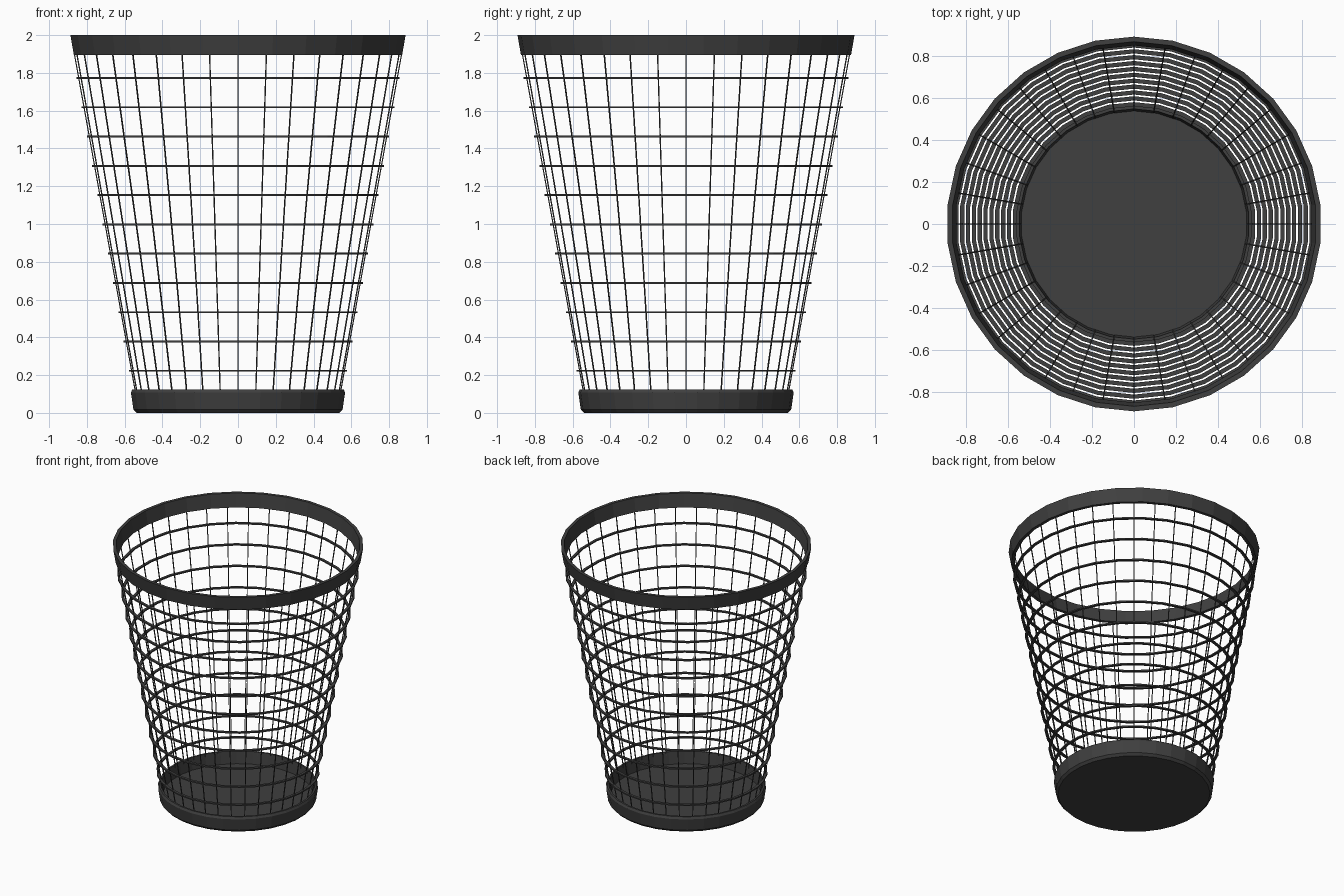
import bpy
from math import sin, cos, pi
from mathutils import Vector

if "Cube" in bpy.data.objects:
    bpy.data.objects.remove(bpy.data.objects["Cube"])

WIRES = 36      # upright wires

dark = bpy.data.materials.new("dark_metal")
dark.diffuse_color = (0.05, 0.05, 0.05, 1)
dark.use_nodes = True
dark.node_tree.nodes["Principled BSDF"].inputs["Base Color"].default_value = dark.diffuse_color


def make(name, verts, faces):
    me = bpy.data.meshes.new(name)
    me.from_pydata(verts, [], faces)
    me.materials.append(dark)
    ob = bpy.data.objects.new(name, me)
    bpy.context.collection.objects.link(ob)
    return ob


def lathe(name, profile, sides, closed=True):
    """Spin a (radius, z) profile; open profiles are capped at both ends."""
    n = len(profile)
    verts, faces = [], []
    for i in range(sides):
        a = pi / 2 + 2 * pi * i / sides
        verts += [(r * cos(a), r * sin(a), z) for r, z in profile]
    for i in range(sides):
        j = (i + 1) % sides
        for k in range(n if closed else n - 1):
            m = (k + 1) % n
            faces.append((i * n + k, j * n + k, j * n + m, i * n + m))
    if not closed:
        faces.append([i * n for i in reversed(range(sides))])
        faces.append([i * n + n - 1 for i in range(sides)])
    return make(name, verts, faces)


def wall(z):
    """Radius of the wire wall at height z."""
    return 0.53 + 0.1806 * z


# Top rim band
lathe("rim", [(0.874, 1.895), (0.892, 2.0), (0.868, 2.0), (0.85, 1.895)], 30)

# Base tray with chamfered edges and a recessed floor
lathe("base", [(0.54, 0), (0.557, 0.018), (0.57, 0.108), (0.562, 0.125),
               (0.548, 0.125), (0.538, 0.03)], 30, closed=False)

# Horizontal rings
for i in range(11):
    z = 0.223 + 0.155 * i
    r = wall(z) + 0.01
    lathe(f"ring_{i + 1}", [(r - 0.02, z - 0.005), (r, z - 0.005),
                            (r, z + 0.005), (r - 0.02, z + 0.005)], 30)

# Upright wires, square in section, running from base to rim
verts, faces = [], []
h = 0.003
for i in range(WIRES):
    a = pi / 2 + 2 * pi * i / WIRES
    out, side = Vector((cos(a), sin(a), 0)), Vector((-sin(a), cos(a), 0))
    b = len(verts)
    for z in (0.1, 1.91):
        for s, t in ((-1, -1), (1, -1), (1, 1), (-1, 1)):
            verts.append(out * (wall(z) - 0.007 + s * h) + side * t * h + Vector((0, 0, z)))
    faces += [(b + k, b + (k + 1) % 4, b + 4 + (k + 1) % 4, b + 4 + k) for k in range(4)]
    faces += [(b + 3, b + 2, b + 1, b), (b + 4, b + 5, b + 6, b + 7)]
make("upright_wires", verts, faces)
